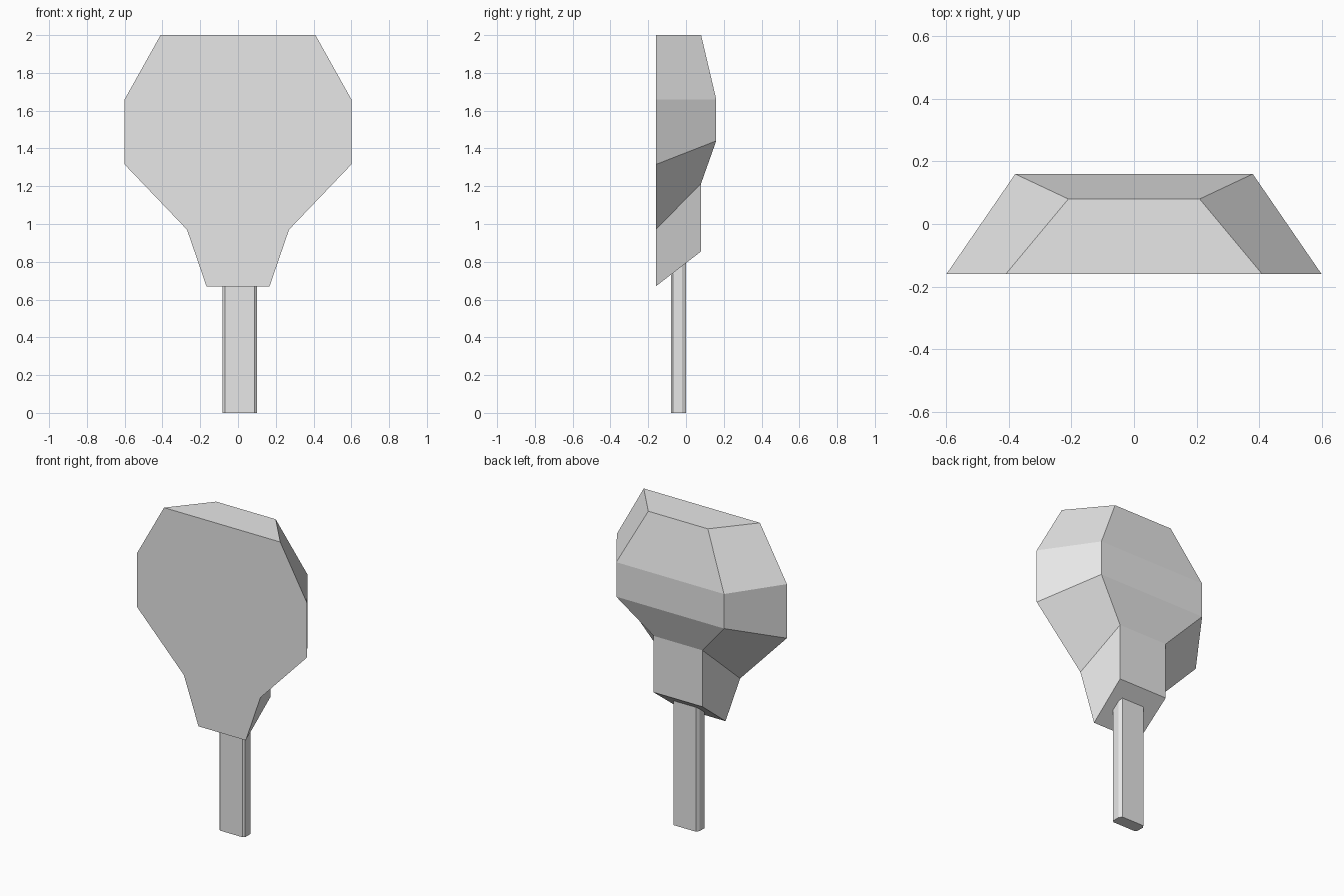
import bpy
import bmesh

cube = bpy.data.objects.get("Cube")
if cube:
    bpy.data.objects.remove(cube, do_unlink=True)

grey = bpy.data.materials.new("light_grey")
grey.use_nodes = True
colour = (0.8, 0.8, 0.8, 1)
grey.diffuse_color = colour
grey.node_tree.nodes["Principled BSDF"].inputs["Base Color"].default_value = colour


def finish(name, bm):
    """Turn a bmesh into a flat-shaded object."""
    bmesh.ops.recalc_face_normals(bm, faces=bm.faces)
    mesh = bpy.data.meshes.new(name)
    bm.to_mesh(mesh)
    bm.free()
    mesh.materials.append(grey)
    obj = bpy.data.objects.new(name, mesh)
    bpy.context.collection.objects.link(obj)
    return obj


# Half profiles from top to bottom: (half width, y, z)
FRONT = [(0.41, -0.16, 2.0), (0.6, -0.16, 1.66), (0.6, -0.16, 1.315),
         (0.27, -0.16, 0.97), (0.167, -0.16, 0.67)]
BACK = [(0.21, 0.08, 2.0), (0.38, 0.16, 1.66), (0.38, 0.16, 1.44),
        (0.172, 0.08, 1.215), (0.172, 0.08, 0.855)]

# Faceted head: flat front, banded back, mirrored sides
bm = bmesh.new()


def row(profile, side):
    return [bm.verts.new((side * x, y, z)) for x, y, z in profile]


front_l, front_r = row(FRONT, 1), row(FRONT, -1)
back_l, back_r = row(BACK, 1), row(BACK, -1)
bm.faces.new(front_l + front_r[::-1])
for a, b in ((front_l, back_l), (back_l, back_r), (back_r, front_r)):
    for i in range(len(FRONT) - 1):
        bm.faces.new((a[i], a[i + 1], b[i + 1], b[i]))
for end in (0, -1):
    bm.faces.new((front_l[end], back_l[end], back_r[end], front_r[end]))
finish("head", bm)

# Handle: chamfered bar reaching up into the sloping underside
SECTION = [(-0.07, -0.08), (0.088, -0.08), (0.1, -0.07), (0.1, -0.02),
           (0.088, 0), (-0.07, 0), (-0.083, -0.02), (-0.083, -0.07)]
bm = bmesh.new()
base = bm.faces.new([bm.verts.new((x, y, 0)) for x, y in SECTION])
top = bmesh.ops.extrude_face_region(bm, geom=[base], use_keep_orig=True)
bmesh.ops.translate(bm, vec=(0, 0, 0.82),
                    verts=[v for v in top["geom"] if isinstance(v, bmesh.types.BMVert)])
finish("handle", bm)
